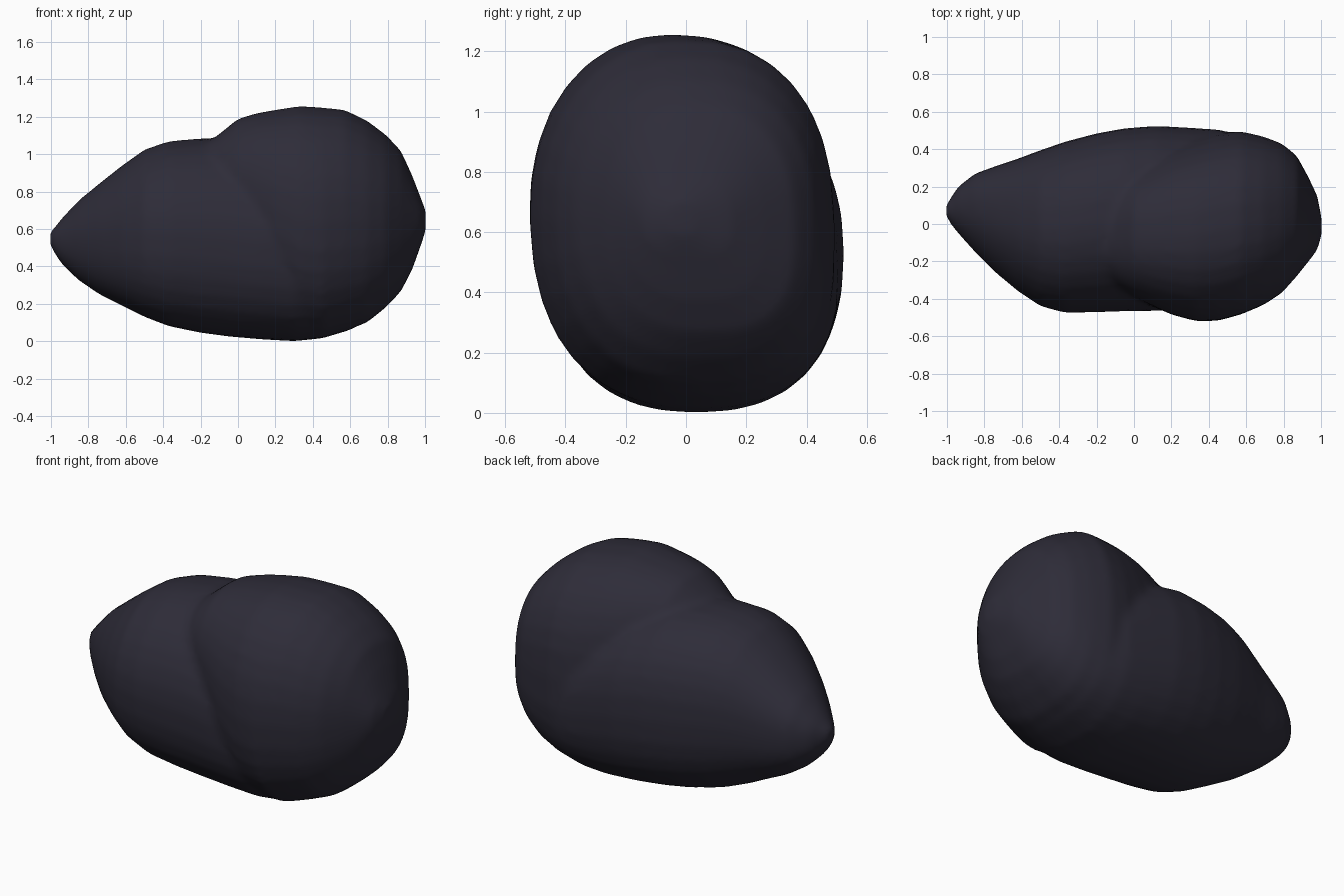
import bpy, bmesh, math

SIDES = 32
mat = bpy.data.materials.new("charcoal stone")
mat.diffuse_color = (0.027, 0.025, 0.040, 1)


def spow(v, e):
    return math.copysign(abs(v) ** e, v)


def loft(name, stations, powers, lean=0.0):
    """Rounded sections along x: (x, ymin, ymax, zmin, zmax).
    powers: squareness of upper back, upper front, lower front, lower back."""
    bm = bmesh.new()
    rings = []
    for x, y0, y1, z0, z1 in stations:
        ring = []
        for i in range(SIDES):
            a = 2 * math.pi * i / SIDES
            e = 2 / powers[4 * i // SIDES]
            dz = (z1 - z0) / 2 * spow(math.sin(a), e)
            dy = (y1 - y0) / 2 * spow(math.cos(a), e)
            ring.append(bm.verts.new((x, (y0 + y1) / 2 + dy + lean * dz,
                                      (z0 + z1) / 2 + dz)))
        rings.append(ring)
    for r, s in zip(rings, rings[1:]):
        for i in range(SIDES):
            j = (i + 1) % SIDES
            bm.faces.new((r[i], r[j], s[j], s[i]))
    bm.faces.new(rings[0][::-1])
    bm.faces.new(rings[-1])
    bmesh.ops.recalc_face_normals(bm, faces=bm.faces)
    me = bpy.data.meshes.new(name)
    bm.to_mesh(me)
    bm.free()
    me.materials.append(mat)
    ob = bpy.data.objects.new(name, me)
    bpy.context.collection.objects.link(ob)
    return ob


# long egg-shaped body, pointing left and running under the bulge
rock = loft("rock", [
    (-1.005, 0.04, 0.10, 0.51, 0.59),
    (-0.98, 0.00, 0.14, 0.47, 0.61),
    (-0.94, -0.05, 0.20, 0.41, 0.66),
    (-0.85, -0.15, 0.27, 0.325, 0.755),
    (-0.74, -0.26, 0.31, 0.25, 0.845),
    (-0.62, -0.36, 0.35, 0.19, 0.94),
    (-0.50, -0.44, 0.395, 0.13, 1.025),
    (-0.37, -0.475, 0.44, 0.08, 1.07),
    (-0.20, -0.472, 0.485, 0.045, 1.085),
    (-0.05, -0.467, 0.512, 0.025, 1.085),
    (0.12, -0.465, 0.525, 0.01, 1.05),
    (0.30, -0.45, 0.515, 0.0, 0.98),
    (0.45, -0.42, 0.505, 0.015, 0.89),
    (0.60, -0.34, 0.47, 0.06, 0.78),
    (0.75, -0.20, 0.37, 0.15, 0.64),
    (0.82, -0.08, 0.24, 0.24, 0.5),
], (2.35, 2.0, 2.35, 2.4))

# rounded bulge on the upper right
bulge = loft("bulge", [
    (-0.20, -0.20, 0.04, 0.84, 1.00),
    (-0.16, -0.27, 0.12, 0.74, 1.06),
    (-0.08, -0.34, 0.21, 0.60, 1.125),
    (0.00, -0.39, 0.28, 0.46, 1.19),
    (0.10, -0.44, 0.34, 0.32, 1.22),
    (0.20, -0.485, 0.40, 0.18, 1.238),
    (0.33, -0.52, 0.45, 0.05, 1.258),
    (0.45, -0.518, 0.483, 0.02, 1.25),
    (0.57, -0.485, 0.495, 0.055, 1.238),
    (0.69, -0.435, 0.468, 0.10, 1.18),
    (0.79, -0.37, 0.43, 0.18, 1.105),
    (0.87, -0.28, 0.365, 0.265, 1.02),
    (0.93, -0.205, 0.255, 0.38, 0.89),
    (0.98, -0.14, 0.15, 0.52, 0.76),
    (1.003, -0.06, 0.03, 0.59, 0.70),
], (2.4, 2.1, 2.35, 2.9), -0.03)

# merge both lobes into one surface and soften the seam
bpy.context.view_layer.objects.active = rock
rock.select_set(True)
union = rock.modifiers.new("union", 'BOOLEAN')
union.operation = 'UNION'
union.solver = 'EXACT'
union.object = bulge
remesh = rock.modifiers.new("remesh", 'REMESH')
remesh.mode = 'VOXEL'
remesh.voxel_size = 0.025
soften = rock.modifiers.new("soften", 'SMOOTH')
soften.factor = 0.5
soften.iterations = 4
for name in ("union", "remesh", "soften"):
    bpy.ops.object.modifier_apply(modifier=name)
bpy.data.objects.remove(bulge)
bpy.ops.object.shade_smooth()
